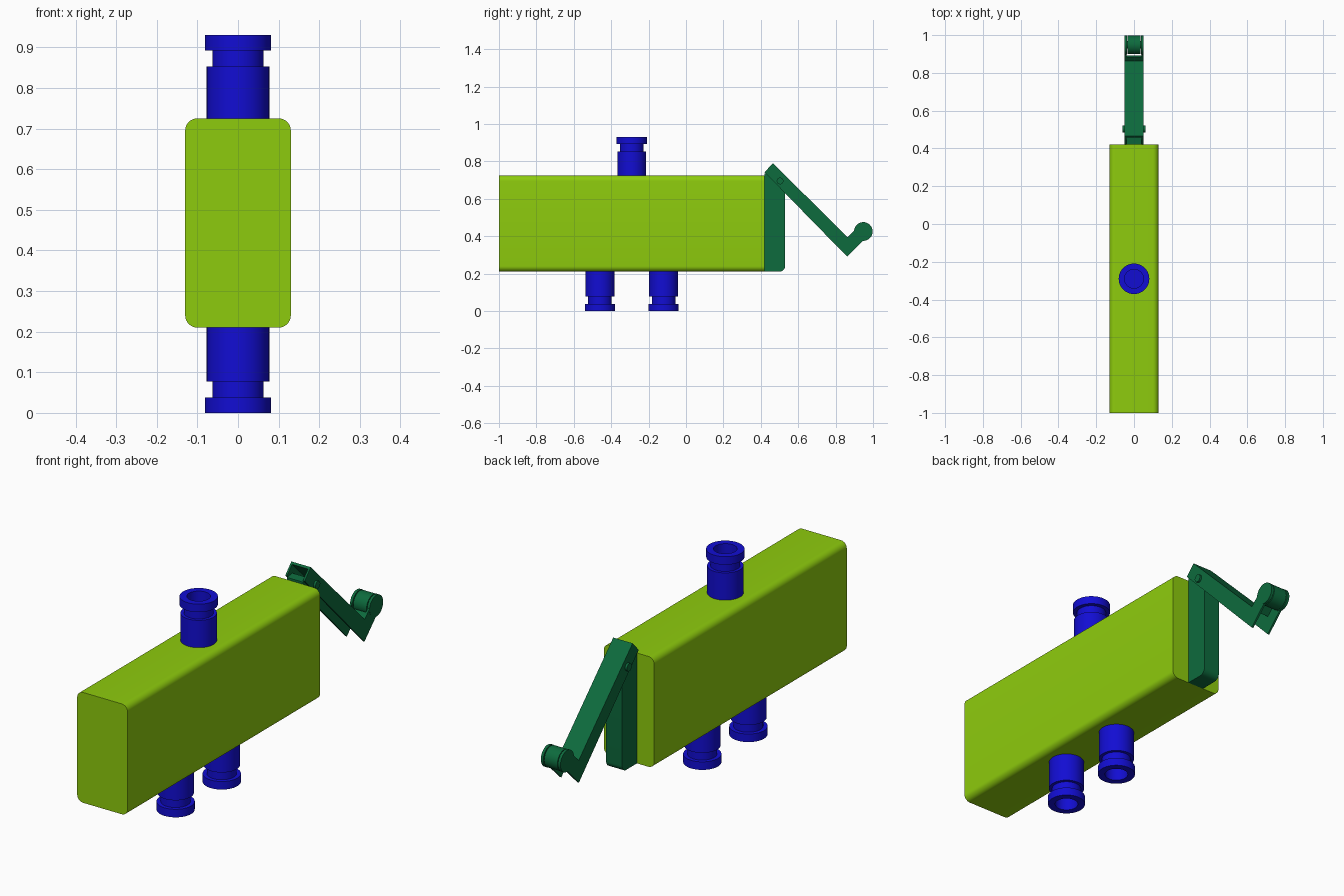
import bpy, bmesh
from math import sin, cos, pi, radians

if "Cube" in bpy.data.objects:
    bpy.data.objects.remove(bpy.data.objects["Cube"])


def material(name, rgb):
    m = bpy.data.materials.new(name)
    m.diffuse_color = (*rgb, 1)
    m.use_nodes = True
    m.node_tree.nodes["Principled BSDF"].inputs["Base Color"].default_value = m.diffuse_color
    return m


LIME = material("lime", (0.27, 0.60, 0.004))
BLUE = material("blue", (0.006, 0.004, 0.65))
GREEN = material("green", (0.004, 0.147, 0.047))


def finish(name, bm, mat):
    bmesh.ops.recalc_face_normals(bm, faces=bm.faces)
    me = bpy.data.meshes.new(name)
    bm.to_mesh(me)
    bm.free()
    ob = bpy.data.objects.new(name, me)
    bpy.context.collection.objects.link(ob)
    me.materials.append(mat)
    bpy.ops.object.select_all(action='DESELECT')
    ob.select_set(True)
    bpy.context.view_layer.objects.active = ob
    bpy.ops.object.shade_smooth_by_angle(angle=radians(30))
    return ob


def extrude(name, pts, spans, mat, axis='x'):
    """Extrude a closed profile over each (start, end) span along x (yz profile) or y (xz profile)."""
    bm = bmesh.new()
    for a, b in spans:
        place = (lambda p, t: (t, *p)) if axis == 'x' else (lambda p, t: (p[0], t, p[1]))
        lo = [bm.verts.new(place(p, a)) for p in pts]
        hi = [bm.verts.new(place(p, b)) for p in pts]
        bm.faces.new(lo)
        bm.faces.new(hi)
        for i in range(len(pts)):
            j = (i + 1) % len(pts)
            bm.faces.new((lo[i], lo[j], hi[j], hi[i]))
    return finish(name, bm, mat)


def arc(cx, cz, r, start, end, n=8):
    return [(cx + r * cos(radians(start + (end - start) * i / n)),
             cz + r * sin(radians(start + (end - start) * i / n))) for i in range(n + 1)]


def disc(y, z, r, n=40):
    return arc(y, z, r, 0, 360, n)[:-1]


def lathe(name, profile, y, z, direction, mat, n=48):
    bm = bmesh.new()
    rings = [[bm.verts.new((r * cos(2 * pi * i / n), y + r * sin(2 * pi * i / n), z + direction * h))
              for i in range(n)] for r, h in profile]
    for a, b in zip(rings, rings[1:]):
        for i in range(n):
            j = (i + 1) % n
            bm.faces.new((a[i], a[j], b[j], b[i]))
    bm.faces.new(rings[0])
    bm.faces.new(rings[-1])
    return finish(name, bm, mat)


# Body block, rounded along its length
W, Z0, Z1, R = 0.13, 0.21, 0.725, 0.03
section = (arc(W - R, Z0 + R, R, -90, 0) + arc(W - R, Z1 - R, R, 0, 90)
           + arc(-W + R, Z1 - R, R, 90, 180) + arc(-W + R, Z0 + R, R, 180, 270))
extrude("body", section, [(-1.0, 0.42)], LIME, axis='y')

# Hollow tube fittings, one on top and two underneath
fitting = [(0.077, -0.01), (0.077, 0.13), (0.063, 0.13), (0.063, 0.17), (0.081, 0.17),
           (0.081, 0.2075), (0.05, 0.2075), (0.05, 0.09)]
lathe("top_fitting", fitting, -0.29, 0.7225, 1, BLUE)
for name, y in (("rear_fitting", -0.12), ("front_fitting", -0.46)):
    lathe(name, fitting, y, 0.2075, -1, BLUE)

# Bracket on the rear face
bracket = ([(0.42, 0.21)] + arc(0.50, 0.24, 0.03, -90, 0)
           + [(0.53, 0.68), (0.46, 0.74), (0.42, 0.735)])
extrude("lever_bracket", bracket, [(-0.041, 0.041)], GREEN)

# Bent channel lever: side walls, top web and foot web
wall = [(0.465, 0.79), (0.863, 0.395), (0.921, 0.453), (0.972, 0.402), (0.861, 0.291), (0.42, 0.742)]
extrude("lever_sides", wall, [(-0.05, -0.041), (0.041, 0.05)], GREEN)
web = [(0.465, 0.79), (0.863, 0.395), (0.885, 0.417), (0.893, 0.409), (0.863, 0.379), (0.457, 0.782)]
extrude("lever_web", web, [(-0.0415, 0.0415)], GREEN)

# Roller at the tip, held between round ears
extrude("roller_ears", disc(0.948, 0.425, 0.05), [(-0.0505, -0.038), (0.038, 0.0505)], GREEN)
extrude("roller", disc(0.948, 0.425, 0.049), [(-0.034, 0.034)], GREEN)
extrude("roller_axle", disc(0.948, 0.425, 0.02, 24), [(-0.045, 0.045)], GREEN)

# Hinge pin
extrude("hinge_pin", disc(0.503, 0.695, 0.018, 24), [(-0.06, 0.06)], GREEN)
